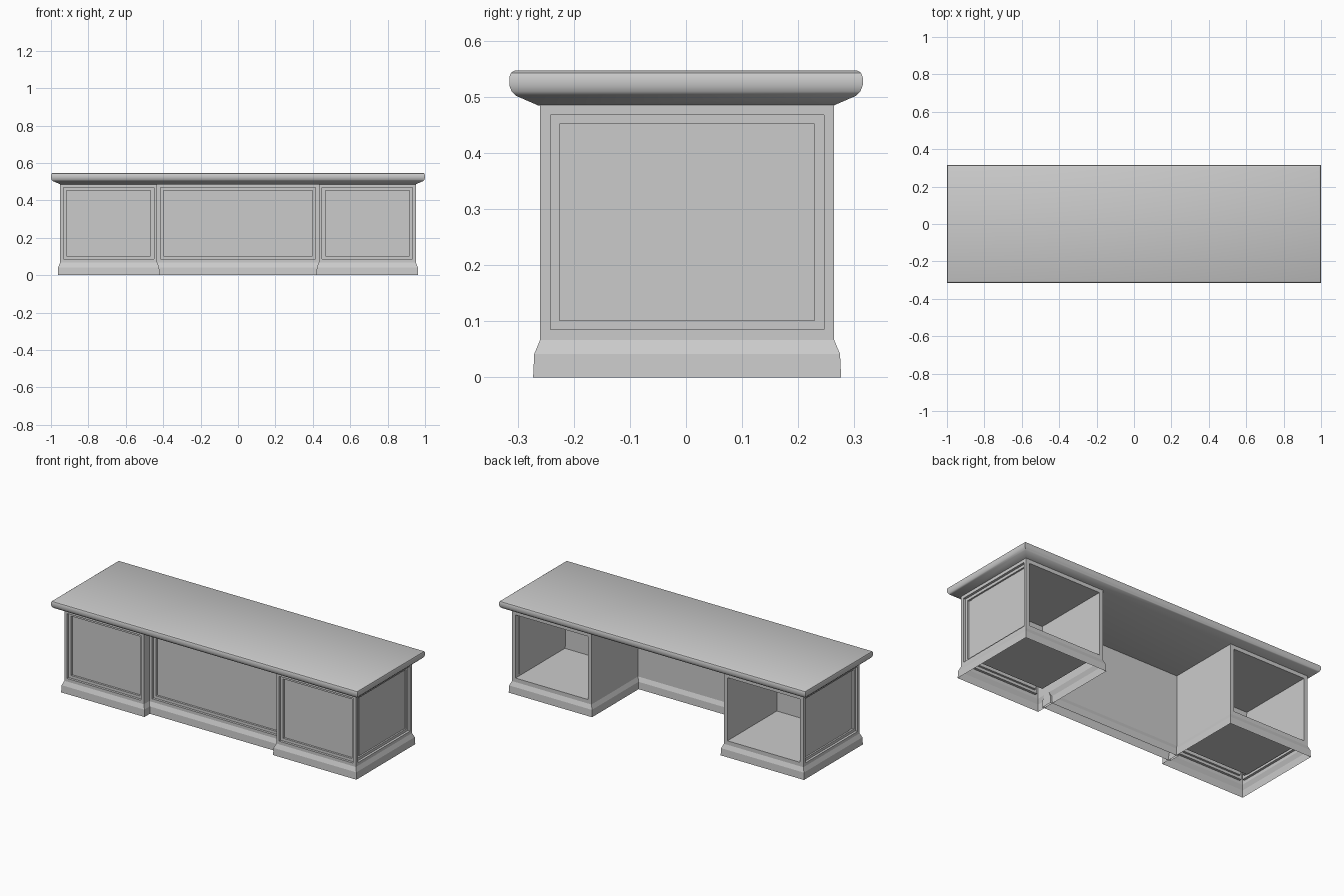
import bpy, bmesh
from mathutils import Vector

if "Cube" in bpy.data.objects:
    bpy.data.objects.remove(bpy.data.objects["Cube"])

# (outward offset, height) for the plinth moulding and the body above it
BODY = [(0.0125, 0.0), (0.0105, 0.042), (0.0, 0.067), (0.0, 0.486)]


def loft(x0, x1, y0, y1, profile, spread_x=True, bottom=False):
    """Stack rectangular rings that grow by each profile offset, capped on top."""
    bm = bmesh.new()
    rings = []
    for o, z in profile:
        ox = o if spread_x else 0.0
        rings.append([bm.verts.new(p) for p in (
            (x0 - ox, y0 - o, z), (x1 + ox, y0 - o, z),
            (x1 + ox, y1 + o, z), (x0 - ox, y1 + o, z))])
    for a, b in zip(rings, rings[1:]):
        for i in range(4):
            j = (i + 1) % 4
            bm.faces.new((a[i], a[j], b[j], b[i]))
    bm.faces.new(rings[-1])
    if bottom:
        bm.faces.new(rings[0][::-1])
    bm.normal_update()
    return bm


def side(bm, direction):
    """Largest face looking in the given direction."""
    d = Vector(direction)
    return max((f for f in bm.faces if f.normal.dot(d) > 0.999),
               key=lambda f: f.calc_area())


def recess(bm, face, steps):
    """Cut straight-walled steps: (border width, depth)."""
    for width, depth in steps:
        bmesh.ops.inset_individual(bm, faces=[face], thickness=width, depth=0.0)
        bmesh.ops.inset_individual(bm, faces=[face], thickness=0.0, depth=-depth)
        bm.normal_update()


def finish(bm, name, smooth=False):
    mesh = bpy.data.meshes.new(name)
    bm.to_mesh(mesh)
    bm.free()
    ob = bpy.data.objects.new(name, mesh)
    bpy.context.collection.objects.link(ob)
    if smooth:
        bpy.ops.object.select_all(action='DESELECT')
        ob.select_set(True)
        bpy.context.view_layer.objects.active = ob
        bpy.ops.object.shade_smooth_by_angle(angle=0.6)
    return ob


PANEL = [(0.026, 0.014), (0.023, 0.012)]

# Desk top with rounded rim and chamfered underside
top = loft(-1, 1, -0.315, 0.315,
           [(-0.051, 0.485), (-0.012, 0.502), (-0.004, 0.510), (0.0, 0.521),
            (0.0, 0.535), (-0.003, 0.543), (-0.010, 0.547)], bottom=True)
finish(top, "desk_top", smooth=True)

# Pedestals: panelled front and outer side, open cubby at the back
for name, s in (("left_pedestal", -1), ("right_pedestal", 1)):
    xa, xb = sorted((s * 0.432, s * 0.951))
    bm = loft(xa, xb, -0.26, 0.264, BODY)
    recess(bm, side(bm, (0, -1, 0)), PANEL)
    recess(bm, side(bm, (s, 0, 0)), PANEL)
    recess(bm, side(bm, (0, 1, 0)), [(0.033, 0.46)])
    finish(bm, name)

# Set-back front panel across the knee space
bm = loft(-0.432, 0.432, -0.21, -0.17, BODY, spread_x=False)
recess(bm, side(bm, (0, -1, 0)), PANEL)
finish(bm, "modesty_panel")
